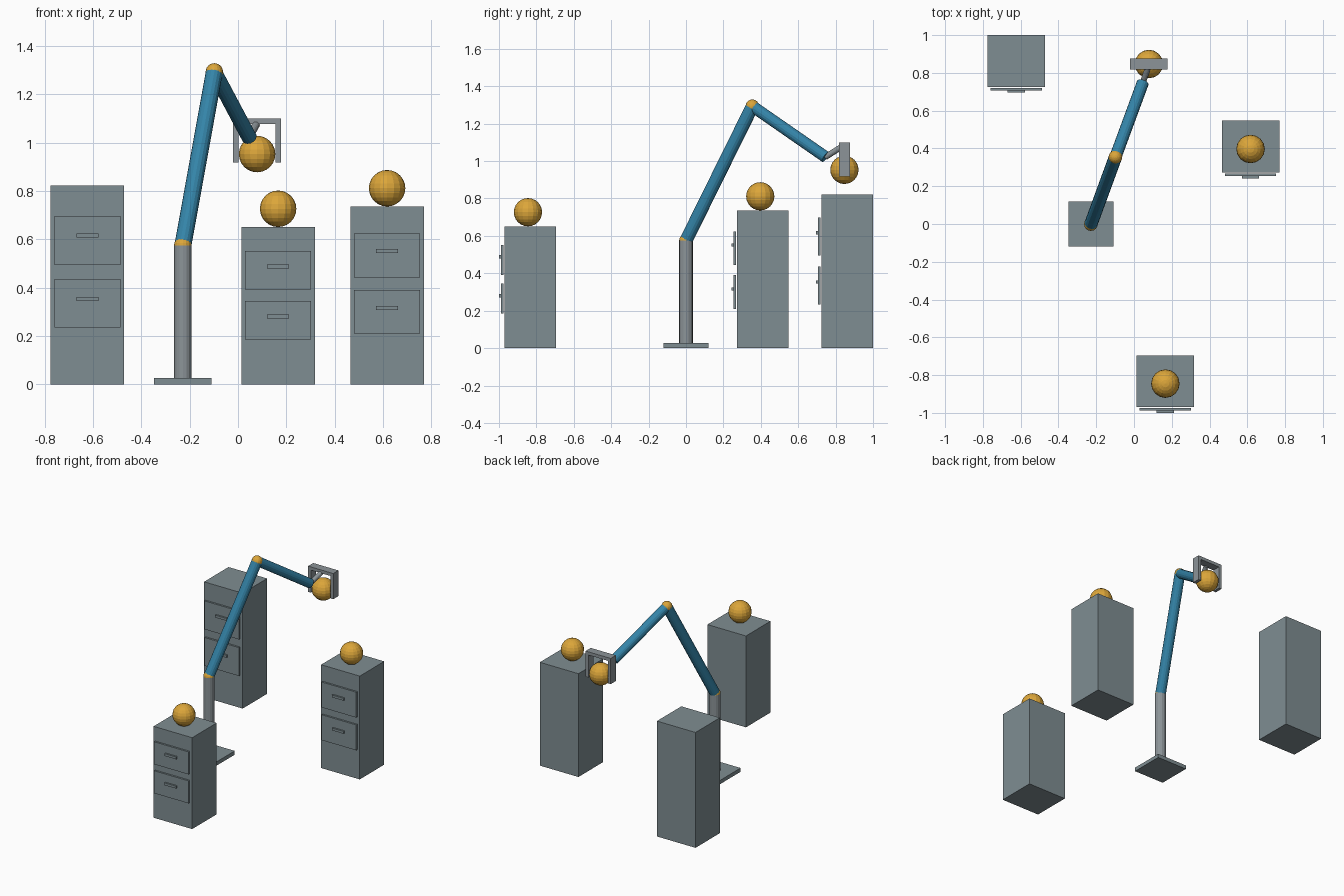
import bpy
from mathutils import Vector

if "Cube" in bpy.data.objects:
    bpy.data.objects.remove(bpy.data.objects["Cube"])


def material(name, rgb):
    m = bpy.data.materials.new(name)
    lin = [((c / 255 + 0.055) / 1.055) ** 2.4 for c in rgb]
    m.diffuse_color = (*lin, 1)
    m.use_nodes = True
    m.node_tree.nodes["Principled BSDF"].inputs["Base Color"].default_value = m.diffuse_color
    return m


CABINET = material("cabinet grey", (127, 141, 146))
METAL = material("metal grey", (140, 148, 152))
BLUE = material("arm blue", (52, 132, 168))
ORANGE = material("amber", (220, 166, 58))


def finish(name, mat):
    ob = bpy.context.object
    ob.name = name
    ob.data.materials.append(mat)
    return ob


def box(name, lo, hi, mat):
    lo, hi = Vector(lo), Vector(hi)
    bpy.ops.mesh.primitive_cube_add(size=1, location=(lo + hi) / 2)
    ob = finish(name, mat)
    ob.scale = hi - lo
    return ob


def rod(name, a, b, radius, mat, sides=16):
    a, b = Vector(a), Vector(b)
    bpy.ops.mesh.primitive_cylinder_add(vertices=sides, radius=radius,
                                        depth=(b - a).length, location=(a + b) / 2)
    ob = finish(name, mat)
    ob.rotation_euler = (b - a).to_track_quat('Z', 'Y').to_euler()
    return ob


def ball(name, centre, radius, mat):
    bpy.ops.mesh.primitive_uv_sphere_add(segments=16, ring_count=12,
                                         radius=radius, location=centre)
    return finish(name, mat)


BALL_R = 0.0755


# Cabinets: body, two drawer fronts with handles, optional ball on top
def cabinet(tag, x, front, height, with_ball):
    box(tag + "_cabinet_body", (x - 0.152, front, 0),
        (x + 0.152, front + 0.275, height), CABINET)
    for level, mid, grip in (("upper", 0.725, 0.75), ("lower", 0.408, 0.43)):
        z, half = mid * height, 0.123 * height
        box(f"{tag}_{level}_drawer", (x - 0.136, front - 0.018, z - half),
            (x + 0.136, front - 0.005, z + half), CABINET)
        h = grip * height
        box(f"{tag}_{level}_handle", (x - 0.046, front - 0.03, h - 0.0085),
            (x + 0.046, front - 0.016, h + 0.0085), CABINET)
    if with_ball:
        ball(tag + "_ball", (x, front + 0.125, height + BALL_R), BALL_R, ORANGE)


cabinet("back_left", -0.623, 0.725, 0.822, False)
cabinet("front", 0.166, -0.97, 0.651, True)
cabinet("right", 0.617, 0.272, 0.736, True)

# Arm: base plate, column, joints and two links
shoulder = (-0.228, 0, 0.575)
elbow = (-0.098, 0.355, 1.293)
wrist = (0.046, 0.746, 1.022)
box("base_plate", (-0.347, -0.119, 0), (-0.109, 0.119, 0.027), CABINET)
rod("column", (-0.228, 0, 0.027), shoulder, 0.0365, METAL)
ball("shoulder_joint", shoulder, 0.0365, ORANGE)
rod("upper_arm", shoulder, elbow, 0.035, BLUE)
ball("elbow_joint", elbow, 0.036, ORANGE)
rod("forearm", elbow, wrist, 0.032, BLUE)

# Gripper: thin wrist rod, crossbar, two fingers and the held ball
grip_x, grip_y = 0.079, 0.847
rod("wrist_rod", wrist, (0.075, 0.83, 1.075), 0.016, METAL)
box("gripper_bar", (grip_x - 0.099, grip_y - 0.029, 1.077),
    (grip_x + 0.099, grip_y + 0.029, 1.1), METAL)
for name, side in (("left_finger", -1), ("right_finger", 1)):
    xs = sorted((grip_x + side * 0.077, grip_x + side * 0.099))
    box(name, (xs[0], grip_y - 0.029, 0.917), (xs[1], grip_y + 0.029, 1.077), METAL)
ball("held_ball", (grip_x, grip_y, 0.953), BALL_R, ORANGE)
